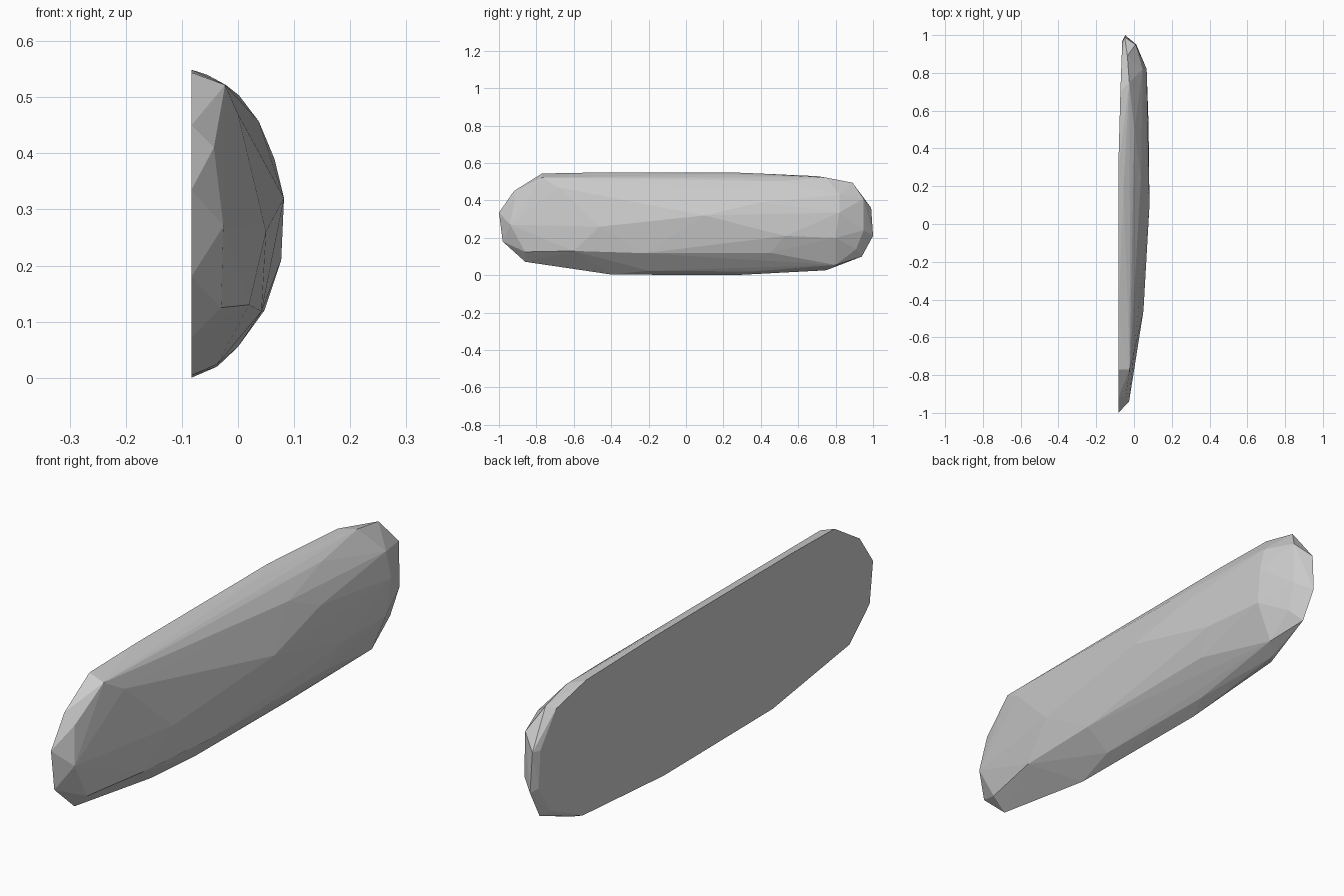
import bpy, bmesh

# Single stone-grey colour
grey = bpy.data.materials.new("stone_grey")
grey.diffuse_color = (0.6, 0.6, 0.6, 1.0)

# Outline of the flat back, as (y, z)
rim = [(-1.0, 0.335), (-0.98, 0.18), (-0.86, 0.072), (-0.40, 0.004),
       (0.25, 0.0), (0.72, 0.025), (0.90, 0.11), (0.97, 0.22),
       (0.96, 0.36), (0.87, 0.485), (0.70, 0.53), (0.30, 0.548),
       (-0.50, 0.549), (-0.77, 0.544), (-0.92, 0.45)]

# Front end facets, as (x, y, z)
front_end = [(-0.023, -0.77, 0.522), (-0.043, -0.915, 0.41),
             (-0.026, -0.94, 0.27), (-0.03, -0.86, 0.125)]

# Bulging long side
crown = [(0.0, -0.68, 0.47), (0.05, -0.46, 0.26), (0.02, -0.6, 0.13),
         (0.042, -0.22, 0.118), (0.082, 0.10, 0.32), (0.077, 0.53, 0.21),
         (0.061, 0.80, 0.20), (0.067, 0.82, 0.335), (0.046, 0.82, 0.43),
         (0.037, 0.25, 0.457), (0.065, 0.40, 0.39), (0.002, 0.50, 0.503),
         (0.047, 0.45, 0.12)]

# Upper and lower rolled edges
edges = [(-0.055, 0.20, 0.54), (-0.022, 0.0, 0.522), (-0.025, 0.75, 0.522),
         (-0.037, -0.20, 0.024), (-0.037, 0.35, 0.02), (0.0, 0.80, 0.055),
         (-0.05, 0.75, 0.027)]

# Rounded rear end
rear_end = [(-0.035, 0.89, 0.495), (0.008, 0.95, 0.41), (0.012, 0.95, 0.24),
            (0.0, 0.91, 0.14), (-0.045, 0.94, 0.10), (-0.047, 1.0, 0.21),
            (-0.05, 0.99, 0.36)]


def back_x(y):
    """The flat back leans inward slightly towards the rear."""
    return -0.083 + 0.022 * max(0.0, (y - 0.4) / 0.6)


# Wrap all corners in one faceted convex body
bm = bmesh.new()
for co in [(back_x(y), y, z) for y, z in rim] + front_end + crown + edges + rear_end:
    bm.verts.new(co)
hull = bmesh.ops.convex_hull(bm, input=bm.verts[:])
inside = [v for v in bm.verts if not v.link_faces]
bmesh.ops.delete(bm, geom=inside, context='VERTS')
bmesh.ops.recalc_face_normals(bm, faces=bm.faces[:])

mesh = bpy.data.meshes.new("half_stone")
bm.to_mesh(mesh)
bm.free()
mesh.materials.append(grey)
body = bpy.data.objects.new("half_stone", mesh)
bpy.context.collection.objects.link(body)
